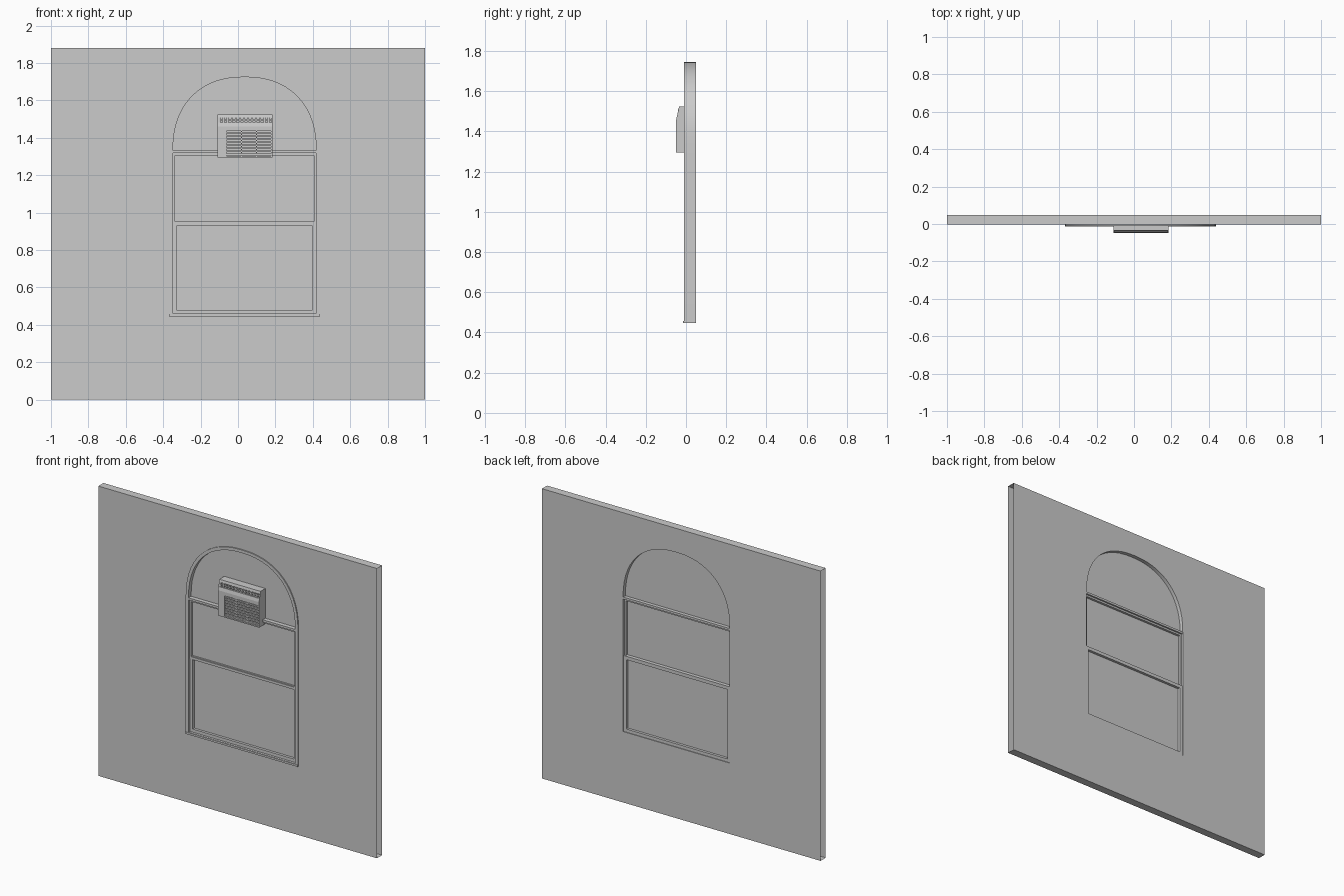
import bpy, bmesh, math

if "Cube" in bpy.data.objects:
    bpy.data.objects.remove(bpy.data.objects["Cube"])

grey = bpy.data.materials.new("plain grey")
grey.diffuse_color = (0.6, 0.6, 0.6, 1)
grey.use_nodes = True
grey.node_tree.nodes["Principled BSDF"].inputs["Base Color"].default_value = grey.diffuse_color

CX, HALF = 0.035, 0.403            # window centre and half width
SILL, SPRING, CROWN = 0.45, 1.33, 1.745
TOP = 1.88
WALL_F, WALL_B = -0.004, 0.0485    # wall front and back
FRAME_F = -0.011


def finish(name, bm, smooth=False):
    me = bpy.data.meshes.new(name)
    bm.to_mesh(me)
    bm.free()
    me.materials.append(grey)
    ob = bpy.data.objects.new(name, me)
    bpy.context.collection.objects.link(ob)
    if smooth:
        bpy.context.view_layer.objects.active = ob
        ob.select_set(True)
        bpy.ops.object.shade_smooth_by_angle(angle=math.radians(30))
        ob.select_set(False)
    return ob


def add_box(bm, x0, x1, y0, y1, z0, z1):
    v = [bm.verts.new((x, y, z)) for x in (x0, x1) for y in (y0, y1) for z in (z0, z1)]
    for f in ((0, 1, 3, 2), (4, 6, 7, 5), (0, 4, 5, 1), (2, 3, 7, 6), (0, 2, 6, 4), (1, 5, 7, 3)):
        bm.faces.new([v[i] for i in f])
    bmesh.ops.recalc_face_normals(bm, faces=bm.faces[:])


def boxes(name, items):
    bm = bmesh.new()
    for b in items:
        add_box(bm, *b)
    return finish(name, bm)


def arch(inset, n=28):
    """Squarish arch from the left spring point to the right one."""
    w, h = HALF - inset, CROWN - SPRING - inset
    pts = []
    for i in range(n + 1):
        a = math.pi * (1 - i / n)
        c, s = math.cos(a), math.sin(a)
        pts.append((CX + w * math.copysign(abs(c) ** 0.88, c), SPRING + h * abs(s) ** 0.88))
    return pts


# Wall: front and back sheets around the opening, capped at top and bottom
bm = bmesh.new()
L, R = CX - HALF, CX + HALF
outer = arch(0)
quads = [((-1, 0), (L, 0), (L, TOP), (-1, TOP)),
         ((R, 0), (1, 0), (1, TOP), (R, TOP)),
         ((L, 0), (R, 0), (R, SILL), (L, SILL))]
quads += [(a, b, (b[0], TOP), (a[0], TOP)) for a, b in zip(outer, outer[1:])]
for q in quads:
    bm.faces.new([bm.verts.new((x, WALL_F, z)) for x, z in q])
    bm.faces.new([bm.verts.new((x, WALL_B, z)) for x, z in reversed(q)])
for z in (0, TOP):
    ring = [(-1, WALL_F), (1, WALL_F), (1, WALL_B), (-1, WALL_B)]
    if z == 0:
        ring.reverse()
    bm.faces.new([bm.verts.new((x, y, z)) for x, y in ring])
bmesh.ops.remove_doubles(bm, verts=bm.verts[:], dist=1e-5)
finish("wall", bm)

# Outer frame: jambs and arch swept as one rectangular ring, closed by the sill
bm = bmesh.new()
T = 0.02
out = [(L, SILL)] + arch(0) + [(R, SILL)]
inn = [(L + T, SILL + 0.01)] + arch(T) + [(R - T, SILL + 0.01)]
loops = []
for (xo, zo), (xi, zi) in zip(out, inn):
    loops.append([bm.verts.new(p) for p in ((xo, FRAME_F, zo), (xi, FRAME_F, zi),
                                            (xi, WALL_B, zi), (xo, WALL_B, zo))])
for a, b in zip(loops, loops[1:] + loops[:1]):
    for k in range(4):
        bm.faces.new((a[k], a[(k + 1) % 4], b[(k + 1) % 4], b[k]))
bmesh.ops.recalc_face_normals(bm, faces=bm.faces[:])
finish("window_frame", bm, smooth=True)

# Sill lip and the transom under the arch
boxes("sill", [(L, R, -0.014, WALL_B, SILL - 0.004, SILL + 0.008)])
boxes("transom", [(L + 0.01, R - 0.01, FRAME_F, WALL_B - 0.002, 1.318, 1.332)])

# Arched pane
bm = bmesh.new()
pane = arch(T - 0.002)
front = bm.faces.new([bm.verts.new((x, 0.016, z)) for x, z in pane])
ext = bmesh.ops.extrude_face_region(bm, geom=[front], use_keep_orig=True)
bmesh.ops.translate(bm, vec=(0, 0.008, 0),
                    verts=[v for v in ext["geom"] if isinstance(v, bmesh.types.BMVert)])
bmesh.ops.recalc_face_normals(bm, faces=bm.faces[:])
finish("arched_pane", bm)


def sash(name, z0, z1, y0, y1, t):
    x0, x1 = L + T - 0.002, R - T + 0.002
    m = (y0 + y1) / 2
    boxes(name + "_rails", [(x0, x0 + t, y0, y1, z0, z1), (x1 - t, x1, y0, y1, z0, z1),
                            (x0 + t, x1 - t, y0, y1, z0, z0 + t), (x0 + t, x1 - t, y0, y1, z1 - t, z1)])
    boxes(name + "_pane", [(x0 + t / 2, x1 - t / 2, m - 0.003, m + 0.003, z0 + t / 2, z1 - t / 2)])


sash("upper_sash", 0.935, 1.32, 0.0, 0.036, 0.014)
sash("lower_sash", SILL + 0.008, 0.952, 0.004, 0.044, 0.022)

# Air conditioner casing: side profile with a sloped top front, front grilles recessed
AX0, AX1 = -0.11, 0.185
prof = [(0.018, 1.295), (-0.0485, 1.295), (-0.0485, 1.46), (-0.034, 1.525), (0.018, 1.525)]
bm = bmesh.new()
sides = [[bm.verts.new((x, y, z)) for y, z in prof] for x in (AX0, AX1)]
bm.faces.new(sides[0])
bm.faces.new(sides[1][::-1])
for i in range(5):
    j = (i + 1) % 5
    bm.faces.new((sides[0][i], sides[0][j], sides[1][j], sides[1][i]))
bmesh.ops.recalc_face_normals(bm, faces=bm.faces[:])
casing = finish("air_conditioner_casing", bm)
cutter = boxes("grille_cutter", [(-0.062, 0.177, -0.06, -0.036, 1.303, 1.436),
                                 (-0.104, 0.179, -0.06, -0.03, 1.482, 1.508)])
cutter.hide_render = True
cutter.hide_set(True)
cut = casing.modifiers.new("grilles", "BOOLEAN")
cut.object = cutter
cut.solver = "EXACT"

# Grille slats and dividers
slats = []
for i in range(8):
    z = 1.307 + i * 0.0165
    slats.append((-0.062, 0.177, -0.047, -0.034, z, z + 0.009))
for x in (0.018, 0.098):
    slats.append((x - 0.003, x + 0.003, -0.0475, -0.034, 1.303, 1.436))
boxes("front_grille", slats)
boxes("top_vent", [(-0.104 + i * 0.0218, -0.094 + i * 0.0218, -0.039, -0.028, 1.482, 1.508)
                   for i in range(13)] + [(-0.104, 0.179, -0.0395, -0.028, 1.492, 1.497)])
